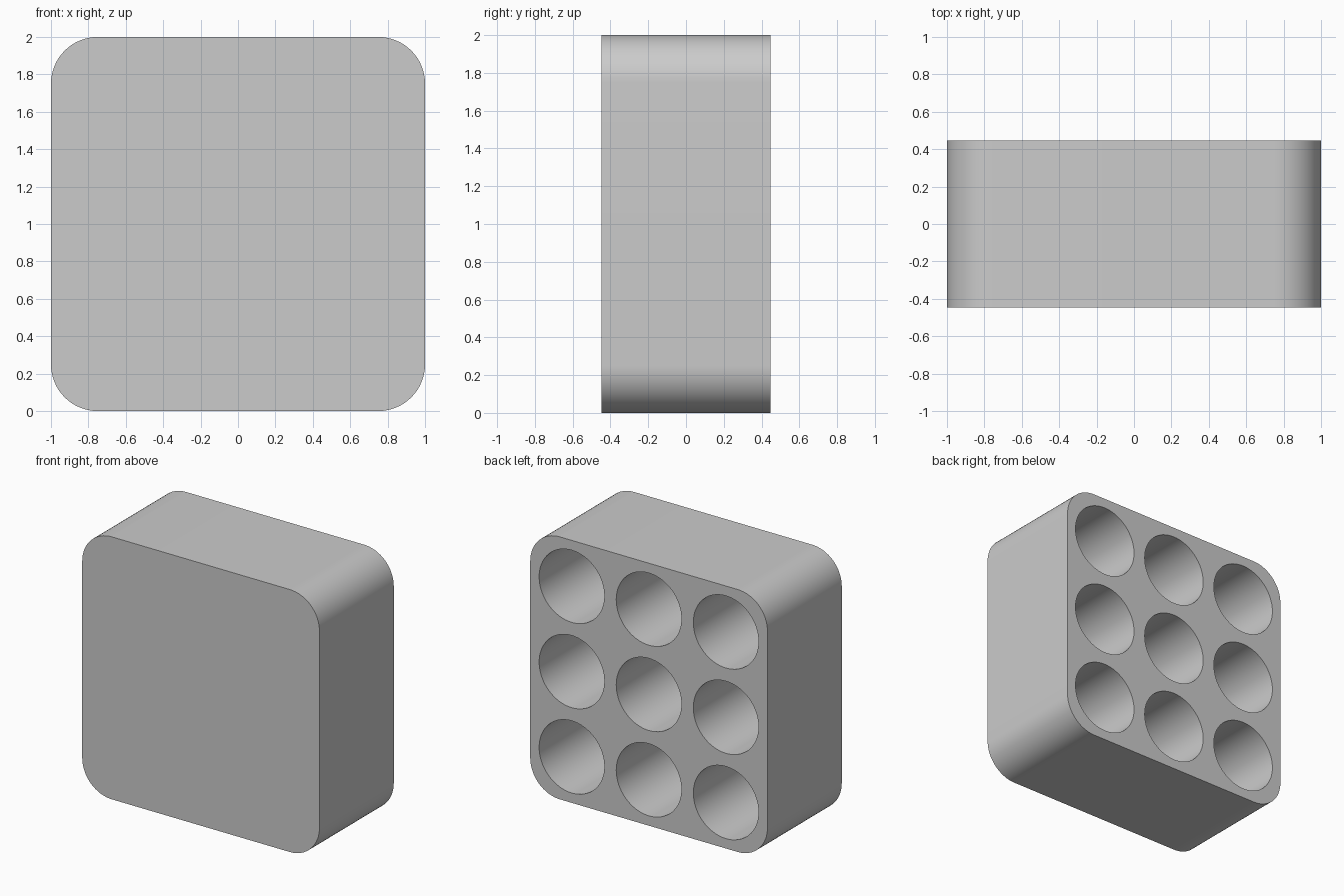
import bpy, bmesh, math
from mathutils import Matrix

cube = bpy.data.objects.get("Cube")
if cube:
    bpy.data.objects.remove(cube, do_unlink=True)

DEPTH = 0.895        # block thickness along y
CORNER = 0.25        # corner radius
PITCH = 0.65         # spacing of the sockets
RADIUS = 0.275       # socket radius
SOCKET = 0.8         # socket depth from the back face

grey = bpy.data.materials.new("light_grey")
grey.use_nodes = True
colour = (0.6, 0.6, 0.6, 1)
grey.diffuse_color = colour
grey.node_tree.nodes["Principled BSDF"].inputs["Base Color"].default_value = colour


def make_object(name, bm):
    mesh = bpy.data.meshes.new(name)
    bm.to_mesh(mesh)
    bm.free()
    mesh.materials.append(grey)
    obj = bpy.data.objects.new(name, mesh)
    bpy.context.collection.objects.link(obj)
    return obj


# Block with its four front-to-back edges rounded
bm = bmesh.new()
bmesh.ops.create_cube(bm, size=1, matrix=Matrix.Translation((0, 0, 1)) @ Matrix.Diagonal((2, DEPTH, 2, 1)))
edges = [e for e in bm.edges if abs(e.verts[0].co.y - e.verts[1].co.y) > 0.1]
bmesh.ops.bevel(bm, geom=edges, offset=CORNER, segments=16, profile=0.5, affect='EDGES')
block = make_object("block", bm)

# Three by three grid of round cutters entering from the back
bm = bmesh.new()
length = SOCKET + 0.1
turn = Matrix.Rotation(math.pi / 2, 4, 'X')
for i in (-1, 0, 1):
    for k in (-1, 0, 1):
        place = Matrix.Translation((i * PITCH, DEPTH / 2 - SOCKET + length / 2, 1 + k * PITCH))
        bmesh.ops.create_cone(bm, cap_ends=True, segments=64, radius1=RADIUS,
                              radius2=RADIUS, depth=length, matrix=place @ turn)
cutter = make_object("socket_cutter", bm)
cutter.hide_render = True

# Cut the sockets, then drop the cutter
cut = block.modifiers.new("sockets", 'BOOLEAN')
cut.operation = 'DIFFERENCE'
cut.solver = 'EXACT'
cut.object = cutter
bpy.ops.object.select_all(action='DESELECT')
block.select_set(True)
bpy.context.view_layer.objects.active = block
bpy.ops.object.modifier_apply(modifier=cut.name)
bpy.data.objects.remove(cutter, do_unlink=True)

# Smooth rounded walls, crisp rims
bpy.ops.object.shade_smooth_by_angle(angle=math.radians(30))
